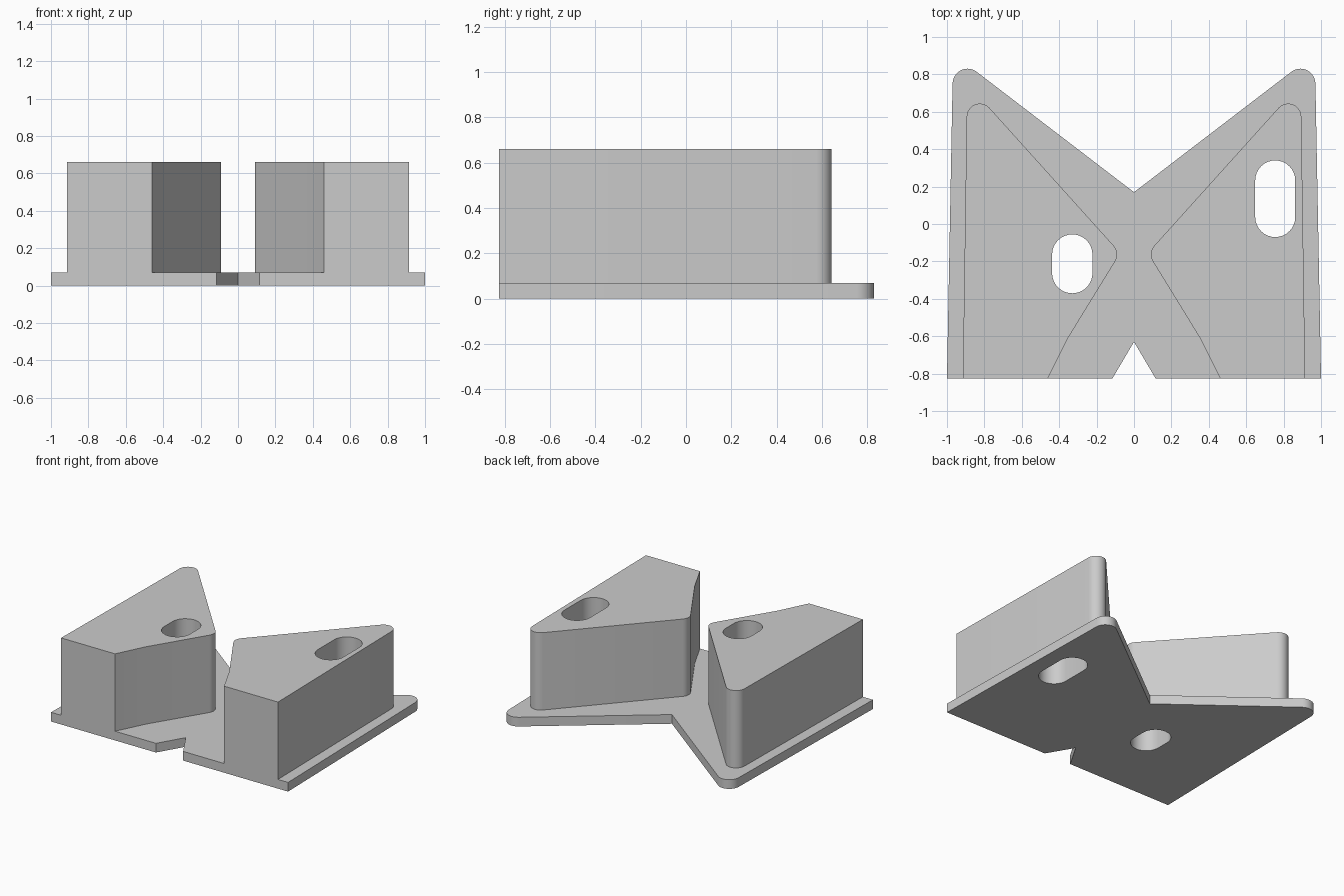
import bpy, bmesh, math
from mathutils import Vector

cube = bpy.data.objects.get("Cube")
if cube:
    bpy.data.objects.remove(cube, do_unlink=True)

grey = bpy.data.materials.new("plain grey")
grey.use_nodes = True
COLOUR = (0.6, 0.6, 0.6, 1)
grey.diffuse_color = COLOUR
grey.node_tree.nodes["Principled BSDF"].inputs["Base Color"].default_value = COLOUR

BASE, TOP = 0.07, 0.66


def rounded(corners, steps=10):
    """Outline from (x, y, radius) corners, each filleted by its radius."""
    out = []
    for i, (x, y, r) in enumerate(corners):
        p = Vector((x, y))
        if r == 0:
            out.append(p)
            continue
        a = (Vector(corners[i - 1][:2]) - p).normalized()
        b = (Vector(corners[(i + 1) % len(corners)][:2]) - p).normalized()
        half = a.angle(b) / 2
        centre = p + (a + b).normalized() * r / math.sin(half)
        start = p + a * r / math.tan(half) - centre
        end = p + b * r / math.tan(half) - centre
        sweep = math.atan2(start.cross(end), start.dot(end))
        for k in range(steps + 1):
            t = sweep * k / steps
            c, s = math.cos(t), math.sin(t)
            out.append(centre + Vector((c * start.x - s * start.y,
                                        s * start.x + c * start.y)))
    return out


def prism(name, outline, z0, z1):
    bm = bmesh.new()
    face = bm.faces.new([bm.verts.new((p.x, p.y, z0)) for p in outline])
    top = bmesh.ops.extrude_face_region(bm, geom=[face])["geom"]
    bmesh.ops.translate(bm, vec=(0, 0, z1 - z0),
                        verts=[v for v in top if isinstance(v, bmesh.types.BMVert)])
    bmesh.ops.recalc_face_normals(bm, faces=bm.faces)
    mesh = bpy.data.meshes.new(name)
    bm.to_mesh(mesh)
    bm.free()
    mesh.materials.append(grey)
    obj = bpy.data.objects.new(name, mesh)
    bpy.context.collection.objects.link(obj)
    return obj


def slot_cutter(name, x, y, width, length):
    r = width / 2
    arc = [math.pi * k / 16 for k in range(17)]
    d = length / 2 - r
    pts = [Vector((x + r * math.cos(t), y + d + r * math.sin(t))) for t in arc]
    pts += [Vector((x - r * math.cos(t), y - d - r * math.sin(t))) for t in arc]
    obj = prism(name, pts, -0.2, TOP + 0.2)
    obj.hide_render = True
    obj.hide_viewport = True
    return obj


def cut(obj, cutters):
    for cutter in cutters:
        mod = obj.modifiers.new("slot", "BOOLEAN")
        mod.operation = "DIFFERENCE"
        mod.solver = "EXACT"
        mod.object = cutter


# Through slots
left_slot = slot_cutter("left_slot_cutter", 0.755, 0.135, 0.214, 0.41)
right_slot = slot_cutter("right_slot_cutter", -0.33, -0.213, 0.216, 0.315)

# Base plate with notched front and two rounded rear horns
half = [(0.115, -0.825, 0), (1, -0.825, 0), (0.967, 0.91, 0.08)]
mirrored = [(-x, y, r) for x, y, r in reversed(half)]
plate = prism("base_plate",
              rounded([(0, -0.63, 0)] + half + [(0, 0.17, 0)] + mirrored), 0, BASE)
cut(plate, [left_slot, right_slot])

# Tall blocks, one on each side
block = [(0.46, -0.825, 0), (0.915, -0.825, 0), (0.892, 0.753, 0.07),
         (0.0735, -0.155, 0.07), (0.353, -0.61, 0)]
blocks = []
for name, side, cutter in (("left_block", 1, left_slot), ("right_block", -1, right_slot)):
    obj = prism(name, rounded([(side * x, y, r) for x, y, r in block]), BASE, TOP)
    cut(obj, [cutter])
    blocks.append(obj)

# Bake the slots, then smooth the rounded walls
bpy.context.view_layer.update()
graph = bpy.context.evaluated_depsgraph_get()
for obj in [plate] + blocks:
    mesh = bpy.data.meshes.new_from_object(obj.evaluated_get(graph))
    obj.modifiers.clear()
    obj.data = mesh
for cutter in (left_slot, right_slot):
    bpy.data.objects.remove(cutter, do_unlink=True)
bpy.ops.object.select_all(action="DESELECT")
for obj in [plate] + blocks:
    obj.select_set(True)
bpy.context.view_layer.objects.active = plate
bpy.ops.object.shade_smooth_by_angle(angle=math.radians(30))
